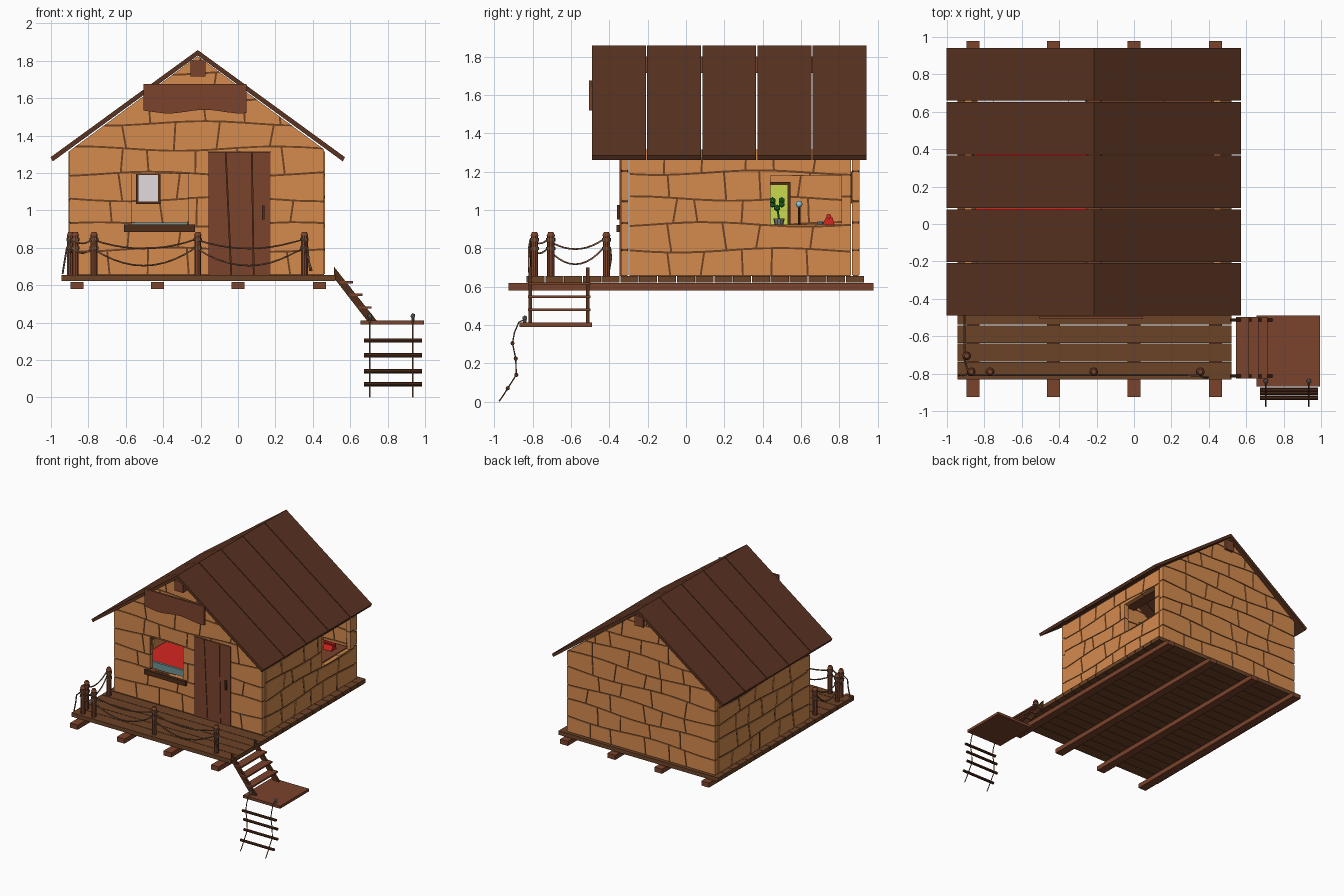
import bpy, bmesh, math, random
from mathutils import Vector

if "Cube" in bpy.data.objects:
    bpy.data.objects.remove(bpy.data.objects["Cube"])
random.seed(4)

def material(name, hexcol):
    m = bpy.data.materials.new(name)
    m.diffuse_color = [(int(hexcol[i:i + 2], 16) / 255) ** 2.2 for i in (0, 2, 4)] + [1]
    m.use_nodes = True
    m.node_tree.nodes["Principled BSDF"].inputs["Base Color"].default_value = m.diffuse_color
    return m

ORANGE = material("wall_orange", "D48A50")
GROOVE = material("groove_brown", "6E4428")
ROOF = material("roof_brown", "5A3626")
DECK = material("deck_brown", "6C452C")
BEAM = material("beam_red_brown", "7A4530")
DARK = material("dark_wood", "50301F")
ROPE = material("rope", "7D5A45")
TEAL = material("teal", "6F9296")
WHITE = material("white", "E2D9DE")
RED = material("red", "D42A25")
GREEN = material("green", "2E7D32")
LIME = material("lime", "C8D850")
BLUE = material("light_blue", "8FD8E8")
GREY = material("grey", "808080")

def finish(name, bm, mat):
    bmesh.ops.recalc_face_normals(bm, faces=bm.faces)
    me = bpy.data.meshes.new(name)
    bm.to_mesh(me)
    bm.free()
    ob = bpy.data.objects.new(name, me)
    bpy.context.collection.objects.link(ob)
    me.materials.append(mat)
    return ob

def prism(name, pts, axis, a, b, mat):
    """Extrude a 2D profile along an axis from a to b."""
    put = {'x': lambda p, d: (d, p[0], p[1]), 'y': lambda p, d: (p[0], d, p[1]),
           'z': lambda p, d: (p[0], p[1], d)}[axis]
    bm = bmesh.new()
    f = bm.faces.new([bm.verts.new(put(p, a)) for p in pts])
    r = bmesh.ops.extrude_face_region(bm, geom=[f], use_keep_orig=True)
    shift = Vector(put((0, 0), b - a))
    for v in r['geom']:
        if isinstance(v, bmesh.types.BMVert):
            v.co += shift
    return finish(name, bm, mat)

def box(name, x, y, z, mat):
    return prism(name, [(x[0], y[0]), (x[1], y[0]), (x[1], y[1]), (x[0], y[1])], 'z', z[0], z[1], mat)

def rod(name, a, b, r, mat, n=10, r2=None):
    a, b = Vector(a), Vector(b)
    bm = bmesh.new()
    bmesh.ops.create_cone(bm, cap_ends=True, segments=n, radius1=r, radius2=r if r2 is None else r2, depth=(b - a).length)
    q = Vector((0, 0, 1)).rotation_difference(b - a)
    for v in bm.verts:
        v.co = q @ v.co + (a + b) / 2
    return finish(name, bm, mat)

def ball(name, c, r, mat, sub=2):
    bm = bmesh.new()
    bmesh.ops.create_icosphere(bm, subdivisions=sub, radius=r)
    for v in bm.verts:
        v.co += Vector(c)
    return finish(name, bm, mat)

def rope(name, pts, r=0.006):
    cu = bpy.data.curves.new(name, 'CURVE')
    cu.dimensions, cu.bevel_depth, cu.bevel_resolution = '3D', r, 1
    s = cu.splines.new('POLY')
    s.points.add(len(pts) - 1)
    for p, c in zip(s.points, pts):
        p.co = (*c, 1)
    cu.materials.append(ROPE)
    ob = bpy.data.objects.new(name, cu)
    bpy.context.collection.objects.link(ob)

# Walls: flat cells are clipped to the gable and openings, then thickened
FLOOR, EAVE, RX = 0.655, 1.315, -0.215

def slab(name, cells, d0, d1, side, gable, holes, mat):
    bm = bmesh.new()
    for c in cells:
        bm.faces.new([bm.verts.new((u, d0, z)) for u, z in c])
    def cut(co, no, clear=False):
        bmesh.ops.bisect_plane(bm, geom=bm.verts[:] + bm.edges[:] + bm.faces[:],
                               plane_co=co, plane_no=no, clear_outer=clear)
    if gable:
        for s in (-1, 1):
            cut((RX, 0, 1.825), (s * 0.74, 0, 1), True)
    else:
        cut((0, 0, EAVE), (0, 0, 1), True)
    for u0, u1, z0, z1 in holes:
        for u in (u0, u1):
            cut((u, 0, 0), (1, 0, 0))
        for z in (z0, z1):
            cut((0, 0, z), (0, 0, 1))
        gone = [f for f in bm.faces if u0 < f.calc_center_median().x < u1 and z0 < f.calc_center_median().z < z1]
        bmesh.ops.delete(bm, geom=gone, context='FACES')
    r = bmesh.ops.extrude_face_region(bm, geom=bm.faces[:], use_keep_orig=True)
    for v in r['geom']:
        if isinstance(v, bmesh.types.BMVert):
            v.co.y = d1
    if side:
        for v in bm.verts:
            v.co = (v.co.y, v.co.x, v.co.z)
    finish(name, bm, mat)

def wall(name, u0, u1, d0, d1, side, gable, holes=()):
    top = 1.9 if gable else 1.4
    ph = random.random() * 6
    def line(k, u):
        return FLOOR if k == 0 else FLOOR + 0.135 * k + 0.012 * math.sin(6 * u + 2.3 * k + ph)
    cells, g = [], 0.005
    for k in range(int((top - FLOOR) / 0.135) + 1):
        n = 5 if k % 2 else 6
        us = [u0 + (u1 - u0) * (i + random.uniform(-.22, .22) * (0 < i < n)) / n for i in range(n + 1)]
        tilt = [random.uniform(-.022, .022) * (0 < i < n) for i in range(n + 1)]
        for i in range(n):
            lo, hi = (us[i] + g, us[i + 1] - g), (us[i] + tilt[i] + g, us[i + 1] + tilt[i + 1] - g)
            ring = [(lo[0] + (lo[1] - lo[0]) * t, 1, k) for t in (0, .5, 1)]
            ring += [(hi[1] + (hi[0] - hi[1]) * t, -1, k + 1) for t in (0, .5, 1)]
            cells.append([(u, line(j, u) + s * g) for u, s, j in ring])
    slab(name + "_blocks", cells, d0, d1, side, gable, holes, ORANGE)
    e = 0.006
    core = [[(u0 + e, FLOOR), (u1 - e, FLOOR), (u1 - e, top), (u0 + e, top)]]
    slab(name + "_core", core, d0 + e, d1 - e, side, gable, holes, GROOVE)

wall("front_wall", -0.905, 0.465, -0.34, -0.30, False, True,
     [(-0.57, -0.265, 0.925, 1.195), (-0.16, 0.175, 0.6, 1.315)])
wall("back_wall", -0.905, 0.465, 0.865, 0.905, False, True)
wall("right_wall", -0.30, 0.865, 0.425, 0.465, True, False, [(0.44, 0.81, 0.925, 1.18)])
wall("left_wall", -0.30, 0.865, -0.905, -0.865, True, False)

# Roof planks, mirrored about the ridge
for s, side in ((-1, "left"), (1, "right")):
    prof = [(RX, 1.857), (RX + s * 0.787, 1.284), (RX + s * 0.775, 1.262), (RX, 1.828)]
    for i in range(5):
        y = -0.49 + i * 0.2875
        prism(f"{side}_roof_plank_{i}", prof, 'y', y, y + 0.281, ROOF)
box("ridge_beam", (-0.255, -0.175), (-0.47, 0.925), (1.715, 1.80), BEAM)

# Sign board with a wavy lower edge
wave = [(-0.505 + 0.055 * i, 1.528 + 0.01 * math.sin(i * 0.9 + 2.5)) for i in range(11)]
prism("sign_board", wave + [(0.045, 1.675), (-0.505, 1.675)], 'y', -0.507, -0.491, BEAM)

# Door, handle and window sill
for i, (b0, b1, t0, t1) in enumerate([(-.16, -.038, -.16, -.068), (-.034, .082, -.064, .072), (.086, .175, .076, .175)]):
    prism(f"door_plank_{i}", [(b0, FLOOR), (b1, FLOOR), (t1, 1.313), (t0, 1.313)], 'y', -0.348, -0.305, BEAM)
box("door_backing", (-0.16, 0.175), (-0.335, -0.31), (FLOOR, 1.31), DARK)
box("door_handle", (0.127, 0.143), (-0.36, -0.345), (0.95, 1.025), DARK)
box("window_sill", (-0.61, -0.23), (-0.362, -0.31), (0.885, 0.923), DARK)

# Deck planks and support beams
for i in range(18):
    y = -0.832 + i * 0.098
    box(f"deck_plank_{i}", (-0.945, 0.52), (y, y + 0.094), (0.622, FLOOR), DECK)
for i, x in enumerate((-0.86, -0.43, 0.0, 0.435)):
    box(f"support_beam_{i}", (x - 0.035, x + 0.035), (-0.925, 0.978), (0.58, 0.618), BEAM)

# Railing posts with rope lashings
posts = [(-0.895, -0.415), (-0.895, -0.705), (-0.87, -0.79), (-0.77, -0.79), (-0.215, -0.79), (0.355, -0.79)]
for i, (x, y) in enumerate(posts):
    rod(f"rail_post_{i}", (x, y, FLOOR), (x, y, 0.865), 0.019, BEAM)
    rod(f"rail_post_cap_{i}", (x, y, 0.865), (x, y, 0.885), 0.022, BEAM, r2=0.013)
    for z in (0.80, 0.845):
        rod(f"rope_lashing_{i}", (x, y, z - 0.008), (x, y, z + 0.008), 0.024, ROPE)

# Two sagging rail ropes with loose ends
for k, (z, sag) in enumerate(((0.845, 0.14), (0.80, 0.21))):
    pts = []
    for (ax, ay), (bx, by) in zip(posts, posts[1:]):
        d = math.hypot(bx - ax, by - ay)
        for j in range(10):
            t = j / 10
            pts.append((ax + (bx - ax) * t - 0.012, ay + (by - ay) * t - 0.018,
                        z - 4 * t * (1 - t) * min(d * 0.22, sag * 0.35) * (1 + 0.3 * k)))
    pts += [(0.355, -0.812, z), (0.372, -0.82, z - 0.05), (0.385 + 0.01 * k, -0.82, 0.675)]
    rope(f"rail_rope_{k}", pts, 0.005)
rope("loose_rope_end", [(-0.885, -0.80, 0.83), (-0.915, -0.81, 0.80), (-0.925, -0.805, 0.74), (-0.938, -0.81, 0.66)], 0.005)
rope("side_rope_end", [(-0.90, -0.395, 0.80), (-0.905, -0.39, 0.75), (-0.90, -0.40, 0.69)], 0.005)

# Short stairs down to the landing
for i, y in enumerate((-0.822, -0.522)):
    prism(f"stair_stringer_{i}", [(0.512, 0.70), (0.512, 0.64), (0.69, 0.41), (0.742, 0.41)], 'y', y, y + 0.018, DARK)
for i in range(3):
    x, z = 0.59 + 0.05 * i, 0.618 - 0.068 * i
    box(f"stair_step_{i}", (x - 0.045, x + 0.025), (-0.825, -0.497), (z - 0.008, z + 0.005), BEAM)
box("landing", (0.655, 0.995), (-0.868, -0.49), (0.39, 0.412), BEAM)

# Rope ladder hanging from two pegs
drop = [(-0.84, 0.43), (-0.872, 0.415), (-0.895, 0.36), (-0.905, 0.305), (-0.888, 0.225),
        (-0.885, 0.14), (-0.93, 0.07), (-0.955, 0.03), (-0.975, 0.002)]
for i, x in enumerate((0.705, 0.935)):
    rod(f"ladder_peg_{i}", (x, -0.84, 0.405), (x, -0.84, 0.44), 0.009, GREY)
    ball(f"ladder_peg_head_{i}", (x, -0.84, 0.437), 0.014, GREY, 1)
    rope(f"ladder_rope_{i}", [(x, y, z) for y, z in drop], 0.004)
for i, (y, z) in enumerate(drop[3:7]):
    rod(f"ladder_rung_{i}", (0.675, y, z), (0.985, y, z), 0.011, DARK, 8)

# Bed
for i, (x, y) in enumerate([(-0.84, -0.22), (-0.26, -0.22), (-0.84, 0.70), (-0.26, 0.70)]):
    rod(f"bed_post_{i}", (x, y, FLOOR), (x, y, 0.94), 0.014, TEAL)
for i, y in enumerate((-0.22, 0.70)):
    box(f"bed_board_{i}", (-0.84, -0.26), (y - 0.01, y + 0.01), (0.72, 0.935), TEAL)
box("mattress", (-0.84, -0.26), (-0.2, 0.69), (0.74, 0.83), WHITE)
box("blanket", (-0.85, -0.25), (-0.1, 0.45), (0.76, 0.85), RED)
box("pillow", (-0.75, -0.35), (0.48, 0.66), (0.83, 0.88), WHITE)

# Pictures on the back and left walls
box("back_picture_frame", (-0.545, -0.415), (0.85, 0.866), (1.035, 1.20), DARK)
box("back_picture", (-0.533, -0.427), (0.846, 0.856), (1.047, 1.188), WHITE)
box("left_picture_frame", (-0.866, -0.85), (0.28, 0.545), (0.90, 1.145), DARK)
box("left_picture", (-0.86, -0.845), (0.295, 0.53), (0.915, 1.13), LIME)

# Table with plant, lamp and telephone
box("table_top", (0.16, 0.415), (0.40, 0.85), (0.90, 0.922), BEAM)
for i, (x, y) in enumerate([(0.18, 0.42), (0.395, 0.42), (0.18, 0.83), (0.395, 0.83)]):
    box(f"table_leg_{i}", (x - 0.013, x + 0.013), (y - 0.013, y + 0.013), (FLOOR, 0.90), BEAM)
rod("plant_pot", (0.3, 0.485, 0.922), (0.3, 0.485, 0.955), 0.022, GREY, r2=0.03)
rod("plant_stem", (0.3, 0.485, 0.95), (0.3, 0.475, 1.02), 0.005, GREEN, 6)
for i in range(6):
    a = i * 1.05
    ball(f"plant_leaf_{i}", (0.3 + 0.03 * math.cos(a), 0.475 + 0.028 * math.sin(a), 1.01 + 0.02 * (i % 3)), 0.018, GREEN, 1)
rod("lamp_stand", (0.3, 0.59, 0.922), (0.3, 0.59, 1.02), 0.007, DARK)
ball("lamp_bulb", (0.3, 0.59, 1.03), 0.018, BLUE)
prism("telephone", [(0.71, 0.922), (0.775, 0.922), (0.765, 0.96), (0.73, 0.96)], 'x', 0.28, 0.36, RED)
rod("telephone_handset", (0.27, 0.745, 0.967), (0.37, 0.745, 0.967), 0.013, RED)
